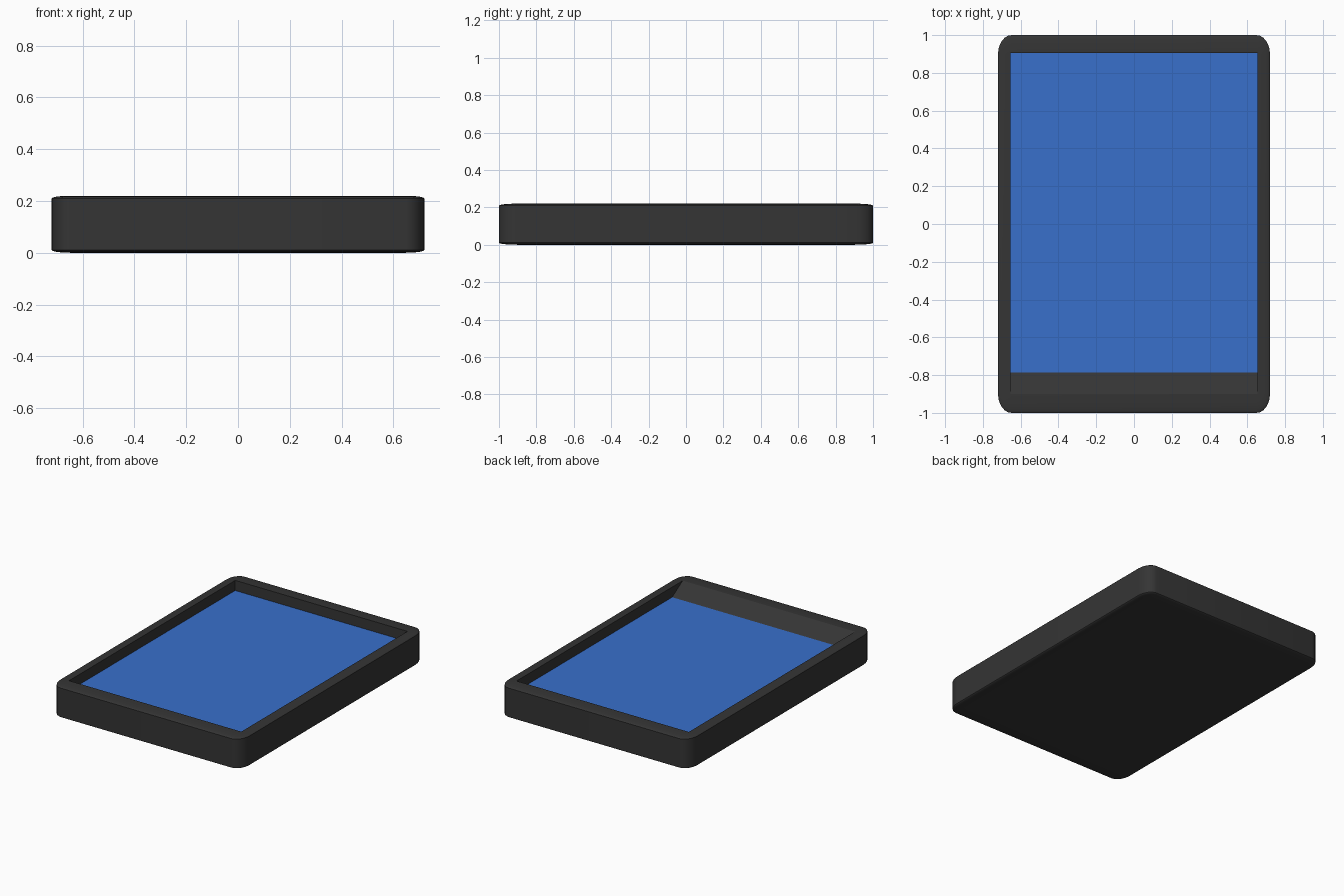
import bpy, bmesh, math
from mathutils import Vector

if "Cube" in bpy.data.objects:
    bpy.data.objects.remove(bpy.data.objects["Cube"])

W, L, H = 1.44, 2.0, 0.22      # overall size
X, Y0, Y1 = 0.655, -0.785, 0.905  # screen extents
FLOOR = 0.15


def add_object(name, bm):
    bmesh.ops.recalc_face_normals(bm, faces=bm.faces)
    mesh = bpy.data.meshes.new(name)
    bm.to_mesh(mesh)
    bm.free()
    obj = bpy.data.objects.new(name, mesh)
    bpy.context.collection.objects.link(obj)
    return obj


def colour(obj, name, rgb):
    mat = bpy.data.materials.new(name)
    mat.diffuse_color = (*rgb, 1)
    mat.use_nodes = True
    mat.node_tree.nodes["Principled BSDF"].inputs["Base Color"].default_value = mat.diffuse_color
    obj.data.materials.append(mat)


# Case: a rounded cube stretched to a flat slab
bm = bmesh.new()
bmesh.ops.create_cube(bm, size=1)
bmesh.ops.bevel(bm, geom=bm.edges[:], offset=0.05, segments=6, profile=0.5,
                affect='EDGES', clamp_overlap=True)
bmesh.ops.scale(bm, vec=(W, L, H), verts=bm.verts)
bmesh.ops.translate(bm, vec=(0, 0, H / 2), verts=bm.verts)
case = add_object("case", bm)
colour(case, "dark_plastic", (0.035, 0.035, 0.035))

# Recess cutter: side profile with a sloped front wall, extruded across x
slope = (Y0 + 0.9) / (H - FLOOR)
low, high = FLOOR - 0.002, H + 0.05
profile = [(Y0 - (low - FLOOR) * slope, low), (Y1, low), (Y1, high),
           (Y0 - (high - FLOOR) * slope, high)]
bm = bmesh.new()
face = bm.faces.new([bm.verts.new((-X, y, z)) for y, z in profile])
ext = bmesh.ops.extrude_face_region(bm, geom=[face])
bmesh.ops.translate(bm, vec=(2 * X, 0, 0),
                    verts=[g for g in ext["geom"] if isinstance(g, bmesh.types.BMVert)])
cutter = add_object("recess_cutter", bm)
colour(cutter, "recess_plastic", (0.035, 0.035, 0.035))
cutter.hide_render = True
cutter.hide_set(True)

# Smooth the rounded edges, then cut the recess
bpy.context.view_layer.objects.active = case
case.select_set(True)
bpy.ops.object.shade_smooth_by_angle(angle=math.radians(35))
cut = case.modifiers.new("recess", 'BOOLEAN')
cut.operation = 'DIFFERENCE'
cut.solver = 'EXACT'
cut.object = cutter
bpy.ops.object.modifier_apply(modifier=cut.name)
bpy.data.objects.remove(cutter)

# Screen: flat blue panel on the recess floor
bm = bmesh.new()
bm.faces.new([bm.verts.new((x, y, FLOOR))
              for x, y in ((-X, Y0), (X, Y0), (X, Y1), (-X, Y1))])
screen = add_object("screen", bm)
if screen.data.polygons[0].normal.z < 0:
    screen.data.flip_normals()
colour(screen, "screen_blue", (0.04, 0.16, 0.6))
